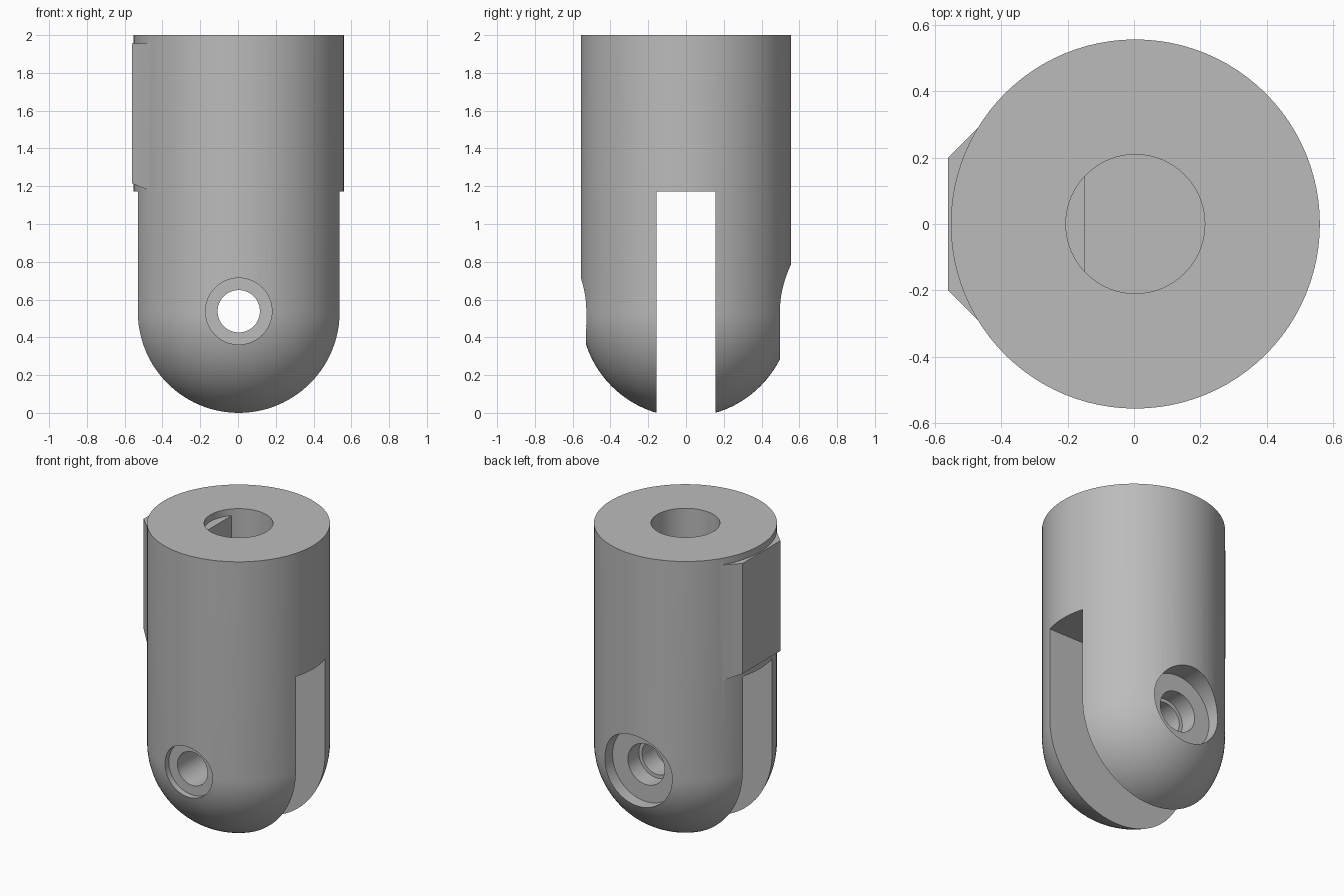
import bpy, bmesh, math
from mathutils import Matrix

if "Cube" in bpy.data.objects:
    bpy.data.objects.remove(bpy.data.objects["Cube"])

CX = 0.004          # axis of the round body
R = 0.5565          # body radius
HALF_SLOT = 0.155
CZ = math.sqrt(R * R - HALF_SLOT ** 2)   # centre of the round nose

grey = bpy.data.materials.new("plain_grey")
grey.diffuse_color = (0.5, 0.5, 0.5, 1)
grey.use_nodes = True
grey.node_tree.nodes["Principled BSDF"].inputs["Base Color"].default_value = grey.diffuse_color


def make_object(name, bm):
    bmesh.ops.remove_doubles(bm, verts=bm.verts, dist=1e-5)
    bmesh.ops.recalc_face_normals(bm, faces=bm.faces)
    me = bpy.data.meshes.new(name)
    bm.to_mesh(me)
    bm.free()
    me.materials.append(grey)
    ob = bpy.data.objects.new(name, me)
    bpy.context.collection.objects.link(ob)
    return ob


def lathe(name, profile, matrix, steps=96):
    """Revolve (radius, height) points around z, then place with matrix."""
    bm = bmesh.new()
    vs = [bm.verts.new((r, 0, z)) for r, z in profile]
    es = [bm.edges.new(p) for p in zip(vs, vs[1:])]
    bmesh.ops.spin(bm, geom=vs + es, cent=(0, 0, 0), axis=(0, 0, 1),
                   angle=2 * math.pi, steps=steps, use_merge=False)
    bmesh.ops.remove_doubles(bm, verts=bm.verts, dist=1e-5)
    bmesh.ops.transform(bm, matrix=matrix, verts=bm.verts)
    return make_object(name, bm)


def boolean(target, other, operation):
    mod = target.modifiers.new(operation.lower(), 'BOOLEAN')
    mod.operation = operation
    mod.solver = 'EXACT'
    mod.object = other
    bpy.context.view_layer.objects.active = target
    bpy.ops.object.modifier_apply(modifier=mod.name)
    bpy.data.objects.remove(other, do_unlink=True)


# Round body with a domed bottom and a blind bore from the top
N = 24
dome = [(R * math.sin(math.pi / 2 * i / N), CZ - R * math.cos(math.pi / 2 * i / N))
        for i in range(N + 1)]
body = lathe("clevis_body",
             dome + [(R, 2), (0.2095, 2), (0.2095, 1.25), (0, 1.25)],
             Matrix.Translation((CX, 0, 0)))

# Side key: chamfered block that sticks out at -x and flattens the bore
bm = bmesh.new()
outline = [(-0.148, -0.3), (-0.148, 0.3), (-0.461, 0.3),
           (-0.5605, 0.2), (-0.5605, -0.2), (-0.461, -0.3)]
top = [bm.verts.new((x, y, 1.955)) for x, y in outline]
low = [bm.verts.new((x, y, 1.215 if x < -0.5 else 1.174)) for x, y in outline]
bm.faces.new(top)
bm.faces.new((low[0], low[1], low[2], low[5]))
bm.faces.new((low[2], low[3], low[4], low[5]))
for i in range(6):
    j = (i + 1) % 6
    bm.faces.new((top[i], top[j], low[j], low[i]))
boolean(body, make_object("side_key", bm), 'UNION')

# Fork slot through the whole lower half
bm = bmesh.new()
bmesh.ops.create_cube(bm, size=1, matrix=Matrix.Translation((0, 0, 0.171))
                      @ Matrix.Diagonal((3, 2 * HALF_SLOT, 2, 1)))
boolean(body, make_object("slot_cutter", bm), 'DIFFERENCE')

# Stepped pin hole with a counterbore on the front and a larger one on the back
pin = [(0, -1), (0.176, -1), (0.176, -0.488), (0.112, -0.488), (0.112, 0.3),
       (0.136, 0.3), (0.136, 0.416), (0.25, 0.416), (0.25, 1), (0, 1)]
boolean(body, lathe("pin_cutter", pin, Matrix.Translation((CX, 0, 0.538))
                    @ Matrix.Rotation(-math.pi / 2, 4, 'X'), 64), 'DIFFERENCE')

# Smooth round surfaces, crisp edges
bpy.ops.object.select_all(action='DESELECT')
body.select_set(True)
bpy.context.view_layer.objects.active = body
bpy.ops.object.shade_smooth_by_angle(angle=math.radians(25))
